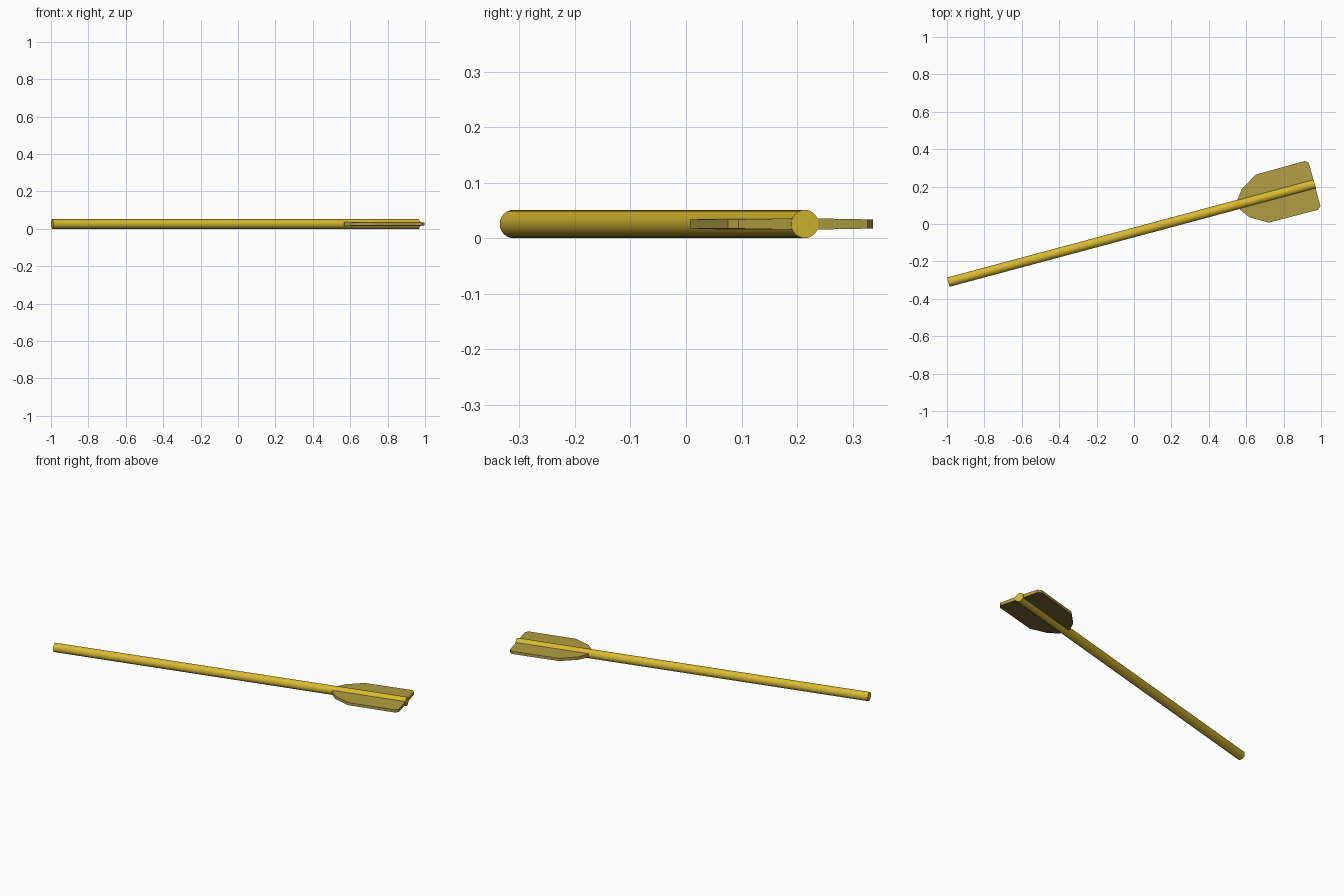
import bpy, bmesh, math
from mathutils import Matrix

if "Cube" in bpy.data.objects:
    bpy.data.objects.remove(bpy.data.objects["Cube"])

ANGLE = math.radians(15)
OFFSET = -0.0433          # sideways shift of the arrow axis
R = 0.0255                # shaft radius
# local frame: x along the shaft, y across it
FRAME = (Matrix.Rotation(ANGLE, 4, 'Z') @ Matrix.Translation((0, OFFSET, R)))


def material(name, rgb):
    m = bpy.data.materials.new(name)
    m.diffuse_color = (*rgb, 1)
    m.use_nodes = True
    m.node_tree.nodes["Principled BSDF"].inputs["Base Color"].default_value = m.diffuse_color
    return m


def make_object(name, bm, mats, shift=0):
    me = bpy.data.meshes.new(name)
    bm.to_mesh(me)
    bm.free()
    for m in mats:
        me.materials.append(m)
    ob = bpy.data.objects.new(name, me)
    bpy.context.collection.objects.link(ob)
    ob.matrix_world = FRAME @ Matrix.Translation((0, shift, 0))
    return ob


# Shaft: long thin rod
x0, x1 = -1.04, 0.989
bm = bmesh.new()
bmesh.ops.create_cone(
    bm, cap_ends=True, segments=24, radius1=R, radius2=R, depth=x1 - x0,
    matrix=Matrix.Translation(((x0 + x1) / 2, 0, 0)) @ Matrix.Rotation(math.pi / 2, 4, 'Y'))
for f in bm.faces:
    f.smooth = len(f.verts) == 4
bmesh.ops.recalc_face_normals(bm, faces=bm.faces)
make_object("shaft", bm, [material("golden yellow", (0.68, 0.49, 0.032))])

# Fletching: flat vane, slightly thinner at its outer edge, mirrored across the shaft
outline = [(0.569, 0), (0.569, 0.03), (0.607, 0.08), (0.698, 0.133),
           (0.97, 0.135), (0.9875, 0.12), (0.9875, 0)]
bm = bmesh.new()
rings = [[bm.verts.new((x, y, s * (0.0105 - 0.018 * y))) for x, y in outline]
         for s in (1, -1)]
bm.faces.new(rings[0])
bm.faces.new(rings[1][::-1])
for i in range(len(outline) - 1):
    bm.faces.new((rings[0][i], rings[1][i], rings[1][i + 1], rings[0][i + 1]))
# open along the centre line, so orient by direction from the vane's middle
for f in bm.faces:
    f.normal_update()
    c = f.calc_center_median()
    out = (c.x - 0.8, c.y - 0.04, c.z * 40)
    if sum(a * b for a, b in zip(f.normal, out)) < 0:
        f.normal_flip()
    f.normal_update()
    f.material_index = 1 if f.normal.z < -0.5 else 0    # darker underside
fletching = make_object("fletching", bm, [material("dull gold", (0.445, 0.342, 0.055)),
                                          material("dark olive brown", (0.165, 0.122, 0.026))], -0.003)
mirror = fletching.modifiers.new("mirror", 'MIRROR')
mirror.use_axis = (False, True, False)
